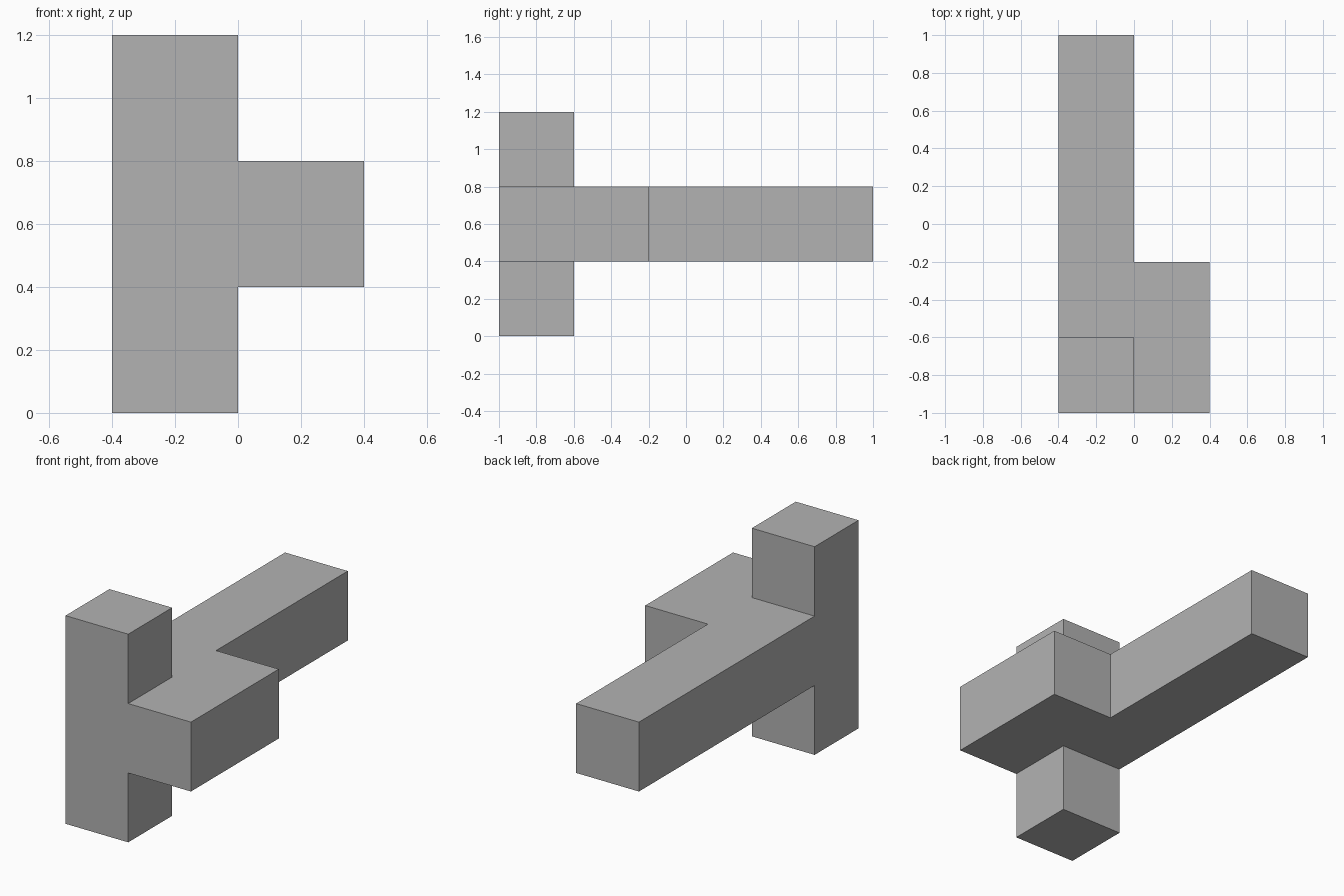
import bpy
import bmesh
import math
from mathutils import Vector

cube = bpy.data.objects.get("Cube")
if cube:
    bpy.data.objects.remove(cube, do_unlink=True)

UNIT = 0.4
ORIGIN = Vector((-UNIT, -1.0, 0.0))

# Unit cells of the three bars that meet at the front corner
post = {(0, 0, k) for k in range(3)}
long_beam = {(0, j, 1) for j in range(5)}
side_block = {(1, j, 1) for j in range(2)}
cells = post | long_beam | side_block


def add_side(bm, cell, axis, sign):
    """Add one square side of a cell, facing outward."""
    normal = Vector((0, 0, 0))
    normal[axis] = sign
    u = Vector((0, 0, 0))
    u[(axis + 1) % 3] = 1
    v = normal.cross(u)
    centre = Vector(cell) + Vector((0.5, 0.5, 0.5)) + normal / 2
    corners = [centre + (a * u + b * v) / 2
               for a, b in ((-1, -1), (1, -1), (1, 1), (-1, 1))]
    bm.faces.new([bm.verts.new(ORIGIN + c * UNIT) for c in corners])


# Outer skin only: a side is kept where no other cell touches it
bm = bmesh.new()
for cell in sorted(cells):
    for axis in range(3):
        for sign in (-1, 1):
            neighbour = list(cell)
            neighbour[axis] += sign
            if tuple(neighbour) not in cells:
                add_side(bm, cell, axis, sign)
bmesh.ops.remove_doubles(bm, verts=bm.verts[:], dist=0.001)

# Merge the squares into clean flat faces
bmesh.ops.dissolve_limit(bm, angle_limit=math.radians(1),
                         verts=bm.verts[:], edges=bm.edges[:])
mesh = bpy.data.meshes.new("branched_block")
bm.to_mesh(mesh)
bm.free()

# Plain grey
grey = bpy.data.materials.new("grey")
grey.use_nodes = True
colour = (0.448, 0.448, 0.448, 1.0)
grey.diffuse_color = colour
grey.node_tree.nodes["Principled BSDF"].inputs["Base Color"].default_value = colour
mesh.materials.append(grey)

block = bpy.data.objects.new("branched_block", mesh)
bpy.context.collection.objects.link(block)
